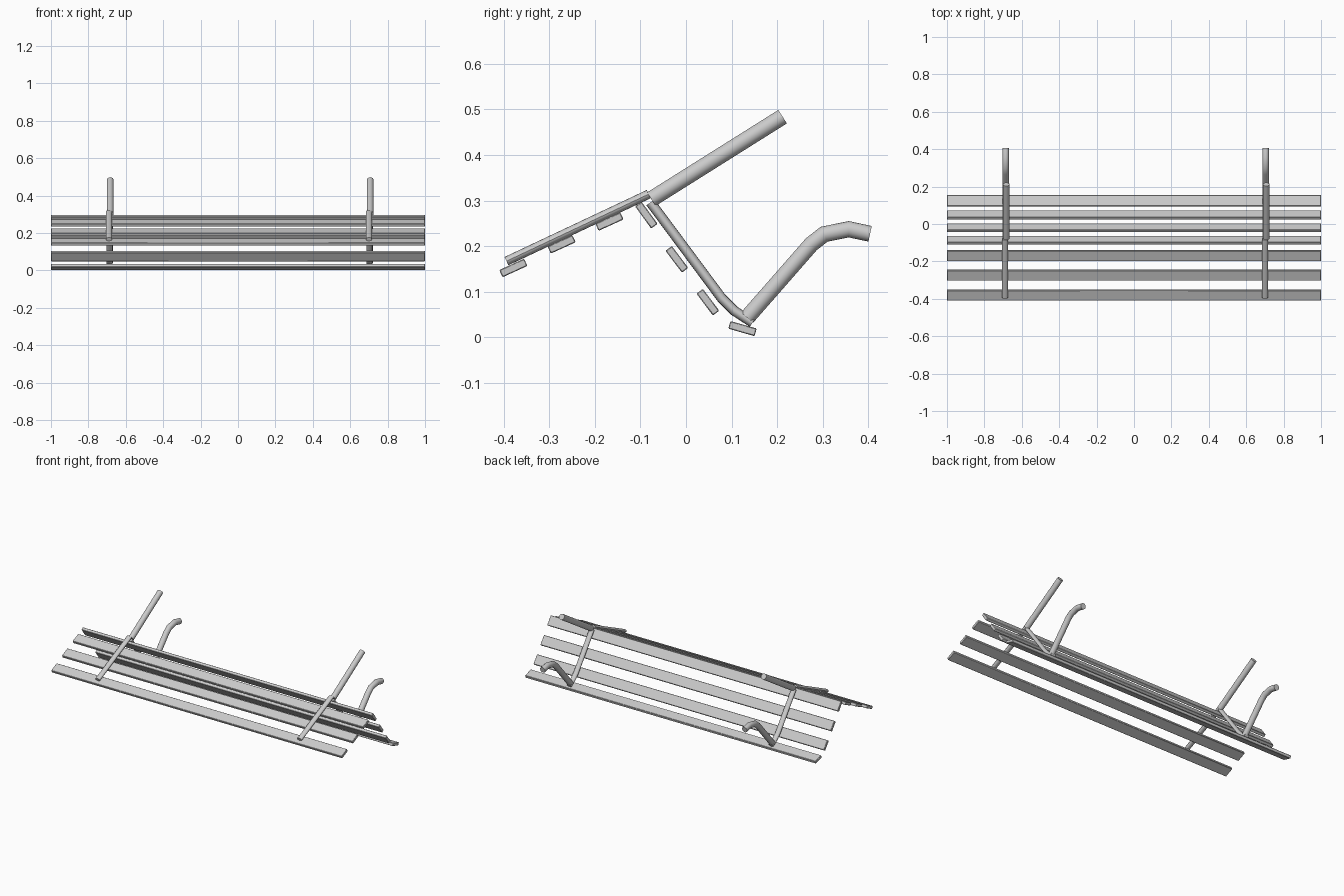
import bpy
import math
from mathutils import Vector

if "Cube" in bpy.data.objects:
    bpy.data.objects.remove(bpy.data.objects["Cube"])

grey = bpy.data.materials.new("plain_grey")
grey.diffuse_color = (0.6, 0.6, 0.6, 1)
grey.use_nodes = True
grey.node_tree.nodes["Principled BSDF"].inputs["Base Color"].default_value = grey.diffuse_color


def finish(obj, name):
    obj.name = name
    obj.data.materials.clear()
    obj.data.materials.append(grey)
    bpy.ops.object.select_all(action='DESELECT')
    obj.select_set(True)
    bpy.context.view_layer.objects.active = obj
    bpy.ops.object.shade_smooth_by_angle(angle=math.radians(35))


def slat(name, y, z, degrees):
    """Long plank with slightly rounded edges, tilted about x."""
    bpy.ops.mesh.primitive_cube_add(size=1, location=(0, y, z))
    obj = bpy.context.object
    obj.scale = (2, 0.060, 0.0175)
    obj.rotation_euler.x = math.radians(degrees)
    bpy.ops.object.transform_apply(location=False, rotation=False, scale=True)
    bev = obj.modifiers.new("edge", 'BEVEL')
    bev.width = 0.002
    bev.segments = 1
    finish(obj, name)


def tube(name, x, path, rx, rn, sides=16):
    """Sweep an oval section (rx across, rn in the side plane) along (y, z) points."""
    pts = [Vector(p) for p in path]
    verts, faces = [], []
    for i, p in enumerate(pts):
        d0 = (p - pts[i - 1]).normalized() if i else (pts[1] - p).normalized()
        d1 = (pts[i + 1] - p).normalized() if i + 1 < len(pts) else d0
        t = (d0 + d1).normalized()
        n = Vector((-t.y, t.x)) / max(t.dot(d0), 0.5)
        for k in range(sides):
            a = 2 * math.pi * k / sides
            q = p + n * rn * math.sin(a)
            verts.append((x + rx * math.cos(a), q.x, q.y))
    for i in range(len(pts) - 1):
        for k in range(sides):
            a, b = i * sides + k, i * sides + (k + 1) % sides
            faces.append((a, b, b + sides, a + sides))
    last = (len(pts) - 1) * sides
    faces.append(tuple(reversed(range(sides))))
    faces.append(tuple(range(last, last + sides)))
    mesh = bpy.data.meshes.new(name)
    mesh.from_pydata(verts, [], faces)
    mesh.update()
    obj = bpy.data.objects.new(name, mesh)
    bpy.context.collection.objects.link(obj)
    finish(obj, name)


# Backrest planks
for i, (y, z) in enumerate([(-0.379, 0.152), (-0.273, 0.204), (-0.168, 0.254)]):
    slat(f"back_slat_{i + 1}", y, z, 24.5)

# Seat planks, the last one on the curved front edge
for i, (y, z, a) in enumerate([(-0.087, 0.268, -54), (-0.020, 0.171, -53),
                               (0.048, 0.077, -53), (0.124, 0.019, -16)]):
    slat(f"seat_slat_{i + 1}", y, z, a)

# Metal frames at both ends
for side, x in (("left", -0.688), ("right", 0.702)):
    tube(f"{side}_back_bar", x - 0.002, [(-0.394, 0.167), (-0.082, 0.314)], 0.016, 0.010)
    tube(f"{side}_seat_bar", x, [(-0.078, 0.296), (0.078, 0.086),
                                 (0.106, 0.058), (0.146, 0.032)], 0.016, 0.011)
    tube(f"{side}_rear_leg", x + 0.005, [(-0.076, 0.303), (0.212, 0.484)], 0.0175, 0.0175)
    tube(f"{side}_front_leg", x + 0.002, [(0.134, 0.043), (0.275, 0.204), (0.303, 0.226),
                                          (0.357, 0.237), (0.404, 0.227)], 0.0175, 0.0175)
